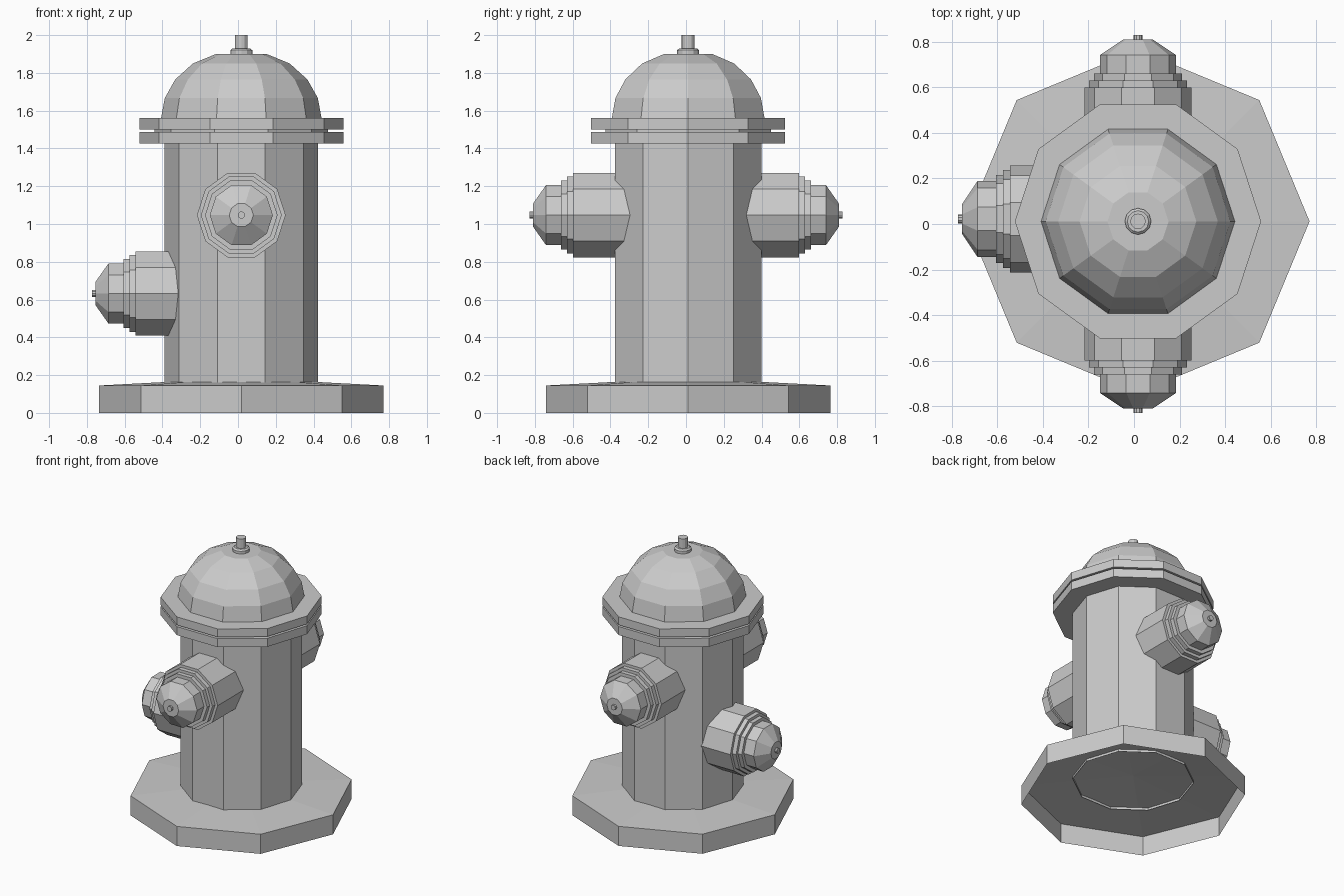
import bpy, bmesh
from math import cos, sin, tau
from mathutils import Vector, Matrix

if "Cube" in bpy.data.objects:
    bpy.data.objects.remove(bpy.data.objects["Cube"])

CX, CY = 0.0175, 0.0115   # main axis of the hydrant


def lathe(name, profile, sides, origin=(CX, CY, 0), axis=(0, 0, 1), side=(1, 0, 0)):
    """Revolve (radius, height) points, bottom to top, around an axis; flat faces."""
    o, z, x = Vector(origin), Vector(axis), Vector(side)
    y = z.cross(x)
    bm = bmesh.new()
    rings = []
    for r, h in profile:
        if r == 0:
            rings.append([bm.verts.new(o + z * h)] * sides)
        else:
            rings.append([bm.verts.new(o + z * h + r * (x * cos(tau * i / sides) + y * sin(tau * i / sides)))
                          for i in range(sides)])
    for a, b in zip(rings, rings[1:]):
        for i in range(sides):
            k = (i + 1) % sides
            bm.faces.new(list(dict.fromkeys([a[i], a[k], b[k], b[i]])))
    me = bpy.data.meshes.new(name)
    bm.to_mesh(me)
    bm.free()
    ob = bpy.data.objects.new(name, me)
    bpy.context.collection.objects.link(ob)
    return ob


def disc(name, r, z0, z1):
    return lathe(name, [(0, z0), (r, z0), (r, z1), (0, z1)], 10)


# Octagonal foot, hollow underneath, with a slightly raised top
lathe("base", [(0.7525, 0), (0.7525, 0.145), (0, 0.185)], 8)

# Ten-sided barrel, open at the bottom
lathe("barrel", [(0.407, 0.145), (0.407, 1.43)], 10)

# Two flanges with a thin gasket between them
disc("lower_flange", 0.54, 1.425, 1.488)
disc("gasket", 0.46, 1.488, 1.5)
disc("upper_flange", 0.54, 1.5, 1.56)

# Faceted bonnet
lathe("bonnet", [(0.425, 1.56), (0.405, 1.667), (0.35, 1.765), (0.256, 1.85), (0.134, 1.9), (0, 1.9)], 10)

# Operating nut on top
lathe("top_nut", [(0.058, 1.9), (0.058, 1.92), (0.047, 1.93), (0.034, 1.93), (0.034, 2.0), (0, 2.0)], 12)

# Stepped hose outlet, height measured from the end of its tube
OUTLET = [(0.235, 0), (0.214, 0), (0.214, 0.032), (0.192, 0.032), (0.192, 0.063), (0.167, 0.063),
          (0.167, 0.143), (0.064, 0.212), (0.019, 0.212), (0.019, 0.23), (0, 0.23)]


def outlet(name, origin, axis, side, start, end):
    lathe(name, [(0.235, start)] + [(r, h + end) for r, h in OUTLET], 10, origin, axis, side)


outlet("front_outlet", (CX, 0, 1.047), (0, -1, 0), (1, 0, 0), 0.27, 0.598)
outlet("back_outlet", (CX, 0, 1.047), (0, 1, 0), (1, 0, 0), 0.27, 0.598)
outlet("side_outlet", (0, 0.022, 0.632), (-1, 0, 0), (0, 1, 0), 0.27, 0.543)
